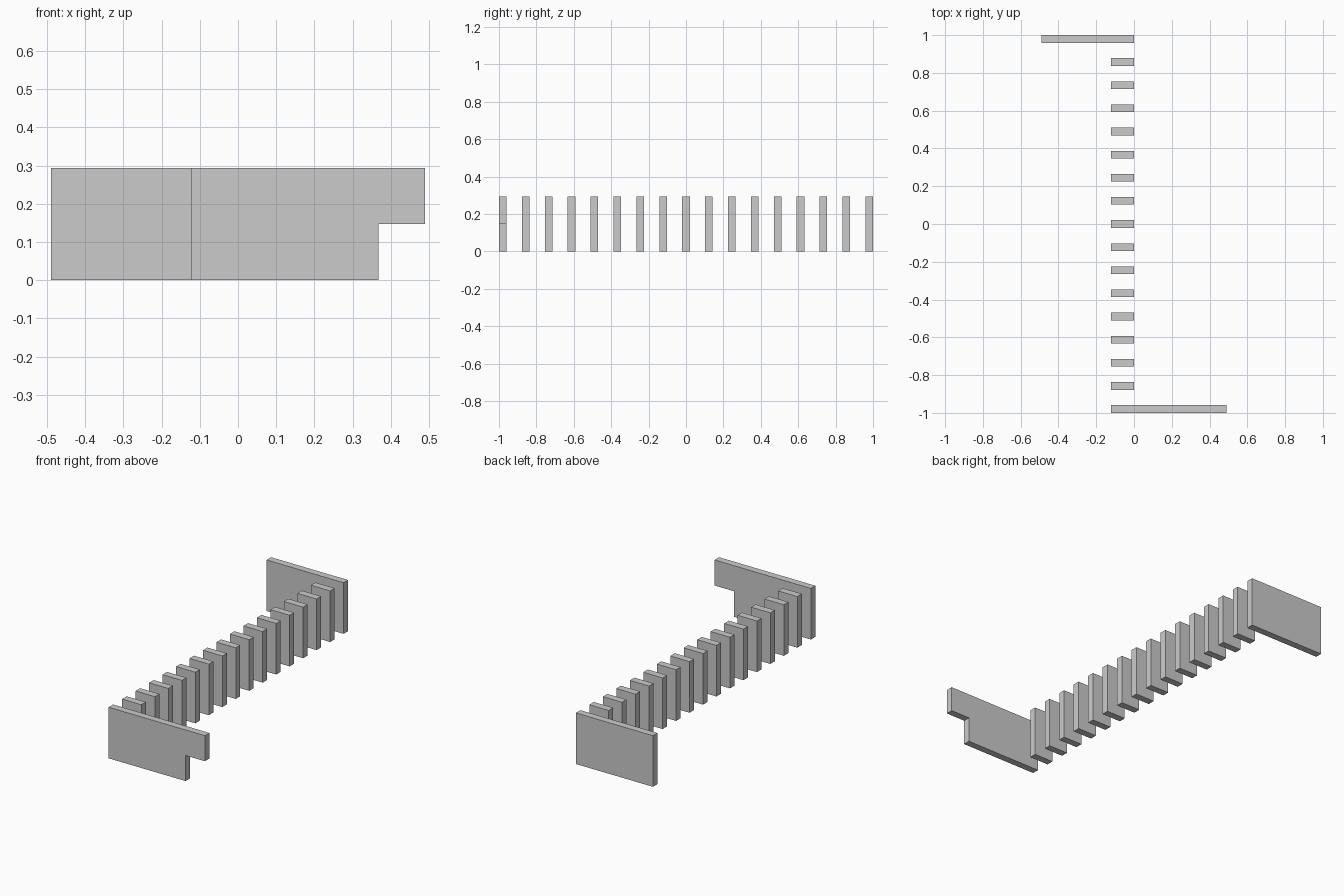
import bpy, bmesh

if "Cube" in bpy.data.objects:
    bpy.data.objects.remove(bpy.data.objects["Cube"])

S = 2 / (16 + 1 / 3)   # spacing between slats
T = S / 3              # slat thickness
H = 2.4 * S            # slat height


def plate(name, profile, y):
    """Extrude an (x, z) outline through the slat thickness, centred on y."""
    bm = bmesh.new()
    face = bm.faces.new([bm.verts.new((x, y - T / 2, z)) for x, z in profile])
    ext = bmesh.ops.extrude_face_region(bm, geom=[face])
    verts = [v for v in ext["geom"] if isinstance(v, bmesh.types.BMVert)]
    bmesh.ops.translate(bm, verts=verts, vec=(0, T, 0))
    bmesh.ops.recalc_face_normals(bm, faces=bm.faces)
    mesh = bpy.data.meshes.new(name)
    bm.to_mesh(mesh)
    bm.free()
    obj = bpy.data.objects.new(name, mesh)
    bpy.context.collection.objects.link(obj)
    return obj


def rect(x0, x1):
    return [(x0, 0), (x1, 0), (x1, H), (x0, H)]


# Front end panel with a notch under its right end
plate("front_panel", [(-S, 0), (3 * S, 0), (3 * S, H / 2), (4 * S, H / 2),
                      (4 * S, H), (-S, H)], -8 * S)

# Row of evenly spaced slats
for i in range(-7, 8):
    plate(f"slat_{i + 8:02d}", rect(-S, 0), i * S)

# Back end panel reaching to the left
plate("back_panel", rect(-4 * S, 0), 8 * S)
